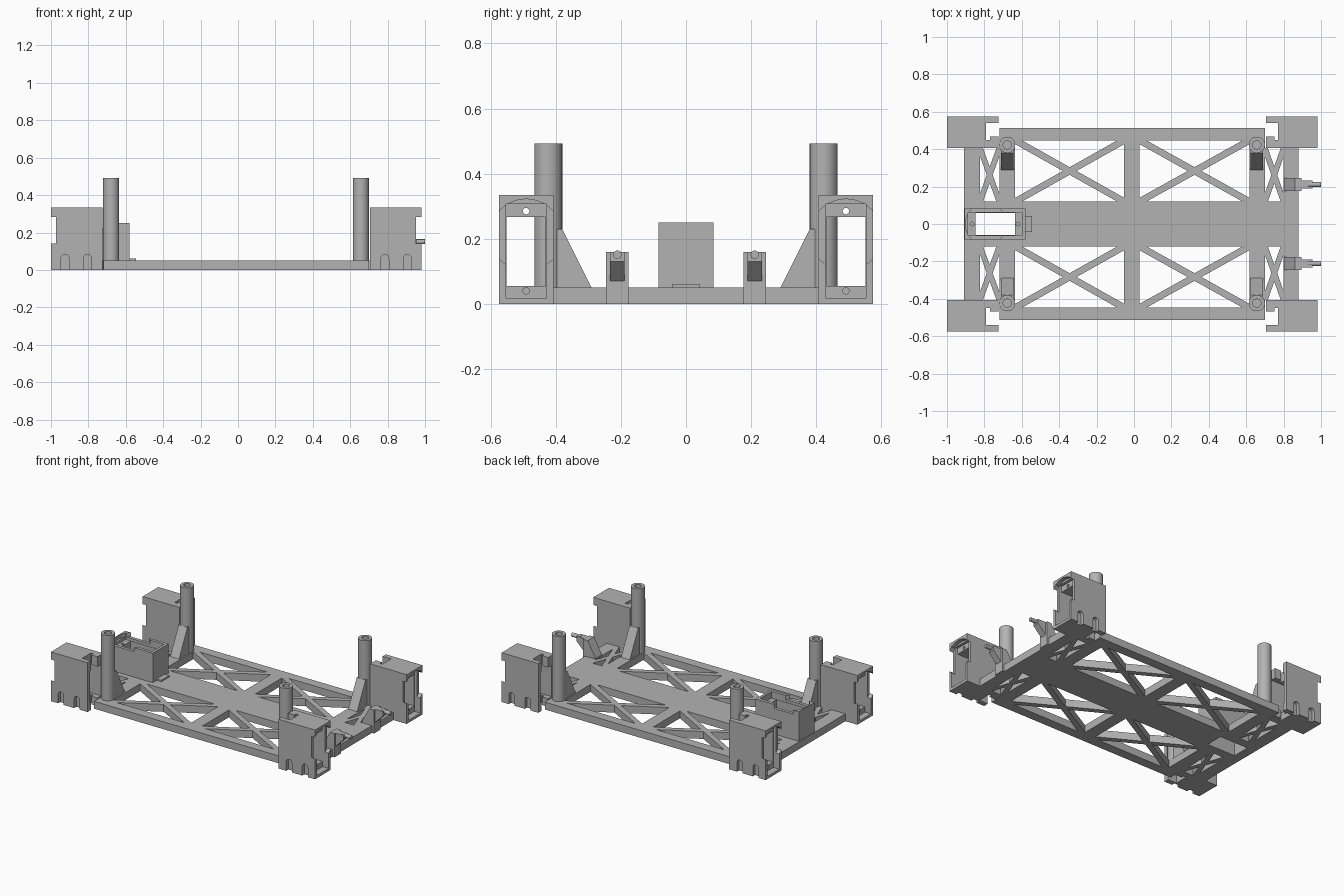
import bpy, bmesh, math
from mathutils import Matrix, Vector

cube = bpy.data.objects.get("Cube")
if cube:
    bpy.data.objects.remove(cube, do_unlink=True)

GRAY = (0.45, 0.45, 0.45, 1)
mat = bpy.data.materials.new("plain gray")
mat.use_nodes = True
mat.diffuse_color = GRAY
mat.node_tree.nodes["Principled BSDF"].inputs["Base Color"].default_value = GRAY


def finish(name, bm):
    me = bpy.data.meshes.new(name)
    bmesh.ops.recalc_face_normals(bm, faces=bm.faces)
    bm.to_mesh(me)
    bm.free()
    me.materials.append(mat)
    ob = bpy.data.objects.new(name, me)
    bpy.context.collection.objects.link(ob)
    return ob


def box(name, x, y, z, turn=None):
    """Box from (min, max) ranges, with an optional extra matrix."""
    bm = bmesh.new()
    mid = Vector([sum(r) / 2 for r in (x, y, z)])
    size = [r[1] - r[0] for r in (x, y, z)]
    m = Matrix.Translation(mid) @ Matrix.Diagonal((*size, 1))
    bmesh.ops.create_cube(bm, size=1, matrix=turn @ m if turn else m)
    return finish(name, bm)


def cylinder(name, centre, radius, length, axis="Z", sides=32):
    bm = bmesh.new()
    turn = Matrix.Rotation(math.pi / 2, 4, {"X": "Y", "Y": "X"}[axis]) if axis != "Z" else Matrix()
    bmesh.ops.create_cone(bm, cap_ends=True, segments=sides, radius1=radius, radius2=radius,
                          depth=length, matrix=Matrix.Translation(centre) @ turn)
    return finish(name, bm)


def prism(name, outline, y):
    """Extrude an x-z outline between two y values."""
    bm = bmesh.new()
    face = bm.faces.new([bm.verts.new((px, y[0], pz)) for px, pz in outline])
    out = bmesh.ops.extrude_face_region(bm, geom=[face])
    verts = [g for g in out["geom"] if isinstance(g, bmesh.types.BMVert)]
    bmesh.ops.translate(bm, verts=verts, vec=(0, y[1] - y[0], 0))
    return finish(name, bm)


def cut(ob, cutters):
    """Subtract the cutters and remove them."""
    for c in cutters:
        mod = ob.modifiers.new("cut", "BOOLEAN")
        mod.operation, mod.solver, mod.object = "DIFFERENCE", "EXACT", c
        bpy.context.view_layer.update()
        with bpy.context.temp_override(object=ob, active_object=ob, selected_objects=[ob]):
            bpy.ops.object.modifier_apply(modifier=mod.name)
        bpy.data.objects.remove(c, do_unlink=True)
    return ob


def smooth(ob):
    bpy.ops.object.select_all(action="DESELECT")
    ob.select_set(True)
    bpy.context.view_layer.objects.active = ob
    bpy.ops.object.shade_smooth_by_angle(angle=math.radians(30))


def motor_holder(name, depth, height, matrix, corner):
    """Hollow holder: local x runs to the open end, z is its long side."""
    w = 0.084
    ob = box(name, (0, depth), (-w, w), (0, height))
    cuts = [
        box("c", (-1, 1), (-0.06, 0.06), (0.055, 0.267)),
        cylinder("c", (depth, 0, 0.212), 0.11, 0.054, "X", 48),
        box("c", (depth - 0.045, 1), (-0.0625, 0.0625), (0.018, 0.307)),
        cylinder("c", (0, 0, 0.04), 0.01, 2, "X", 16),
        cylinder("c", (0, 0, 0.285), 0.01, 2, "X", 16),
    ]
    if corner:
        # cable notch with a lip, and round-topped tie slots in the outer wall
        cuts += [box("c", (0.045, 0.065), (-0.043, 0.05), (-1, 1)),
                 box("c", (-1, 0.05), (-0.022, 0.05), (-1, 1))]
        for x in (0.08, 0.2):
            cuts += [box("c", (x - 0.021, x + 0.021), (0.061, 0.2), (-1, 0.062)),
                     cylinder("c", (x, 0.131, 0.062), 0.021, 0.14, "Y", 24)]
    cut(ob, cuts)
    ob.data.transform(matrix)
    if matrix.determinant() < 0:
        ob.data.flip_normals()
    smooth(ob)


T = (0, 0.05)          # plate thickness
SIDES = (("front", -1), ("back", 1))


def span(a, b, s):
    return tuple(sorted((a * s, b * s)))


def cross(name, x, y, width):
    """Two diagonal braces between the corners of a cell."""
    mid = Vector((sum(x) / 2, sum(y) / 2, 0))
    dx, dy = x[1] - x[0], y[1] - y[0]
    half = math.hypot(dx, dy) / 2
    for i, s in enumerate((1, -1)):
        turn = Matrix.Translation(mid) @ Matrix.Rotation(s * math.atan2(dy, dx), 4, "Z")
        box(f"{name}_{i + 1}", (-half, half), (-width / 2, width / 2), T, turn)


# Chassis: centre plate with the motor opening, rails and cross beams
cut(box("centre_plate", (-0.91, 0.88), (-0.12, 0.12), T),
    [box("c", (-0.847, -0.635), (-0.06, 0.06), (-1, 1))])
for side, s in SIDES:
    box(f"{side}_rail", (-0.72, 0.70), span(0.447, 0.512, s), T)
    for name, x, reach in (("right_end_beam", (-0.91, -0.823), 0.41),
                           ("left_end_beam", (0.80, 0.88), 0.41),
                           ("right_beam", (-0.72, -0.635), 0.45),
                           ("middle_beam", (-0.053, 0.03), 0.45),
                           ("left_beam", (0.617, 0.70), 0.45)):
        box(f"{side}_{name}", x, span(0.12, reach, s), T)
    for name, x, top, width in (("right_brace", (-0.635, -0.053), 0.447, 0.036),
                                ("left_brace", (0.03, 0.617), 0.447, 0.036),
                                ("right_end_brace", (-0.823, -0.72), 0.405, 0.03),
                                ("left_end_brace", (0.70, 0.80), 0.405, 0.03)):
        cross(f"{side}_{name}", x, span(0.12, top, s), width)

# Pillars with blind holes and sloped supports, and the corner motor holders
for side, s in SIDES:
    for hand, px, inner, d in (("right", -0.678, -0.725, -1), ("left", 0.657, 0.705, 1)):
        pillar = cylinder(f"{side}_{hand}_pillar", (px, s * 0.423, 0.246), 0.043, 0.492)
        smooth(cut(pillar, [cylinder("c", (px, s * 0.423, 0.492), 0.022, 0.3)]))
        # support outline runs along y, so it is turned a quarter about z
        support = prism(f"{side}_{hand}_support",
                        [(0.29, 0.04), (0.41, 0.04), (0.41, 0.23), (0.38, 0.23), (0.29, 0.05)],
                        (-0.033, 0.033))
        support.data.transform(Matrix.Translation((px, 0, 0))
                               @ Matrix.Rotation(s * math.pi / 2, 4, "Z"))
        place = Matrix.Translation((inner, s * 0.491, 0)) @ Matrix.Diagonal((d, s, 1, 1))
        motor_holder(f"{side}_{hand}_motor_holder", 0.275, 0.334, place, True)

# Upright holder over the plate opening, with its small cable tab
lay = Matrix(((0, 0, -1, -0.58), (0, 1, 0, 0), (1, 0, 0, 0), (0, 0, 0, 1)))
motor_holder("centre_motor_holder", 0.25, 0.325, lay, False)
box("cable_tab", (-0.59, -0.545), (-0.043, 0.043), (0.04, 0.06))

# Hinge brackets with pins at the left end
for side, s in SIDES:
    y = 0.211 * s
    prism(f"{side}_hinge_bracket",
          [(0.80, 0.04), (0.87, 0), (0.895, 0), (0.895, 0.16), (0.86, 0.16), (0.805, 0.06)],
          (y - 0.034, y + 0.034))
    prism(f"{side}_hinge_neck",
          [(0.885, 0.06), (0.955, 0.13), (0.955, 0.16), (0.885, 0.16)],
          (y - 0.022, y + 0.022))
    smooth(cylinder(f"{side}_hinge_pin", (0.965, y, 0.151), 0.013, 0.07, "X", 24))
